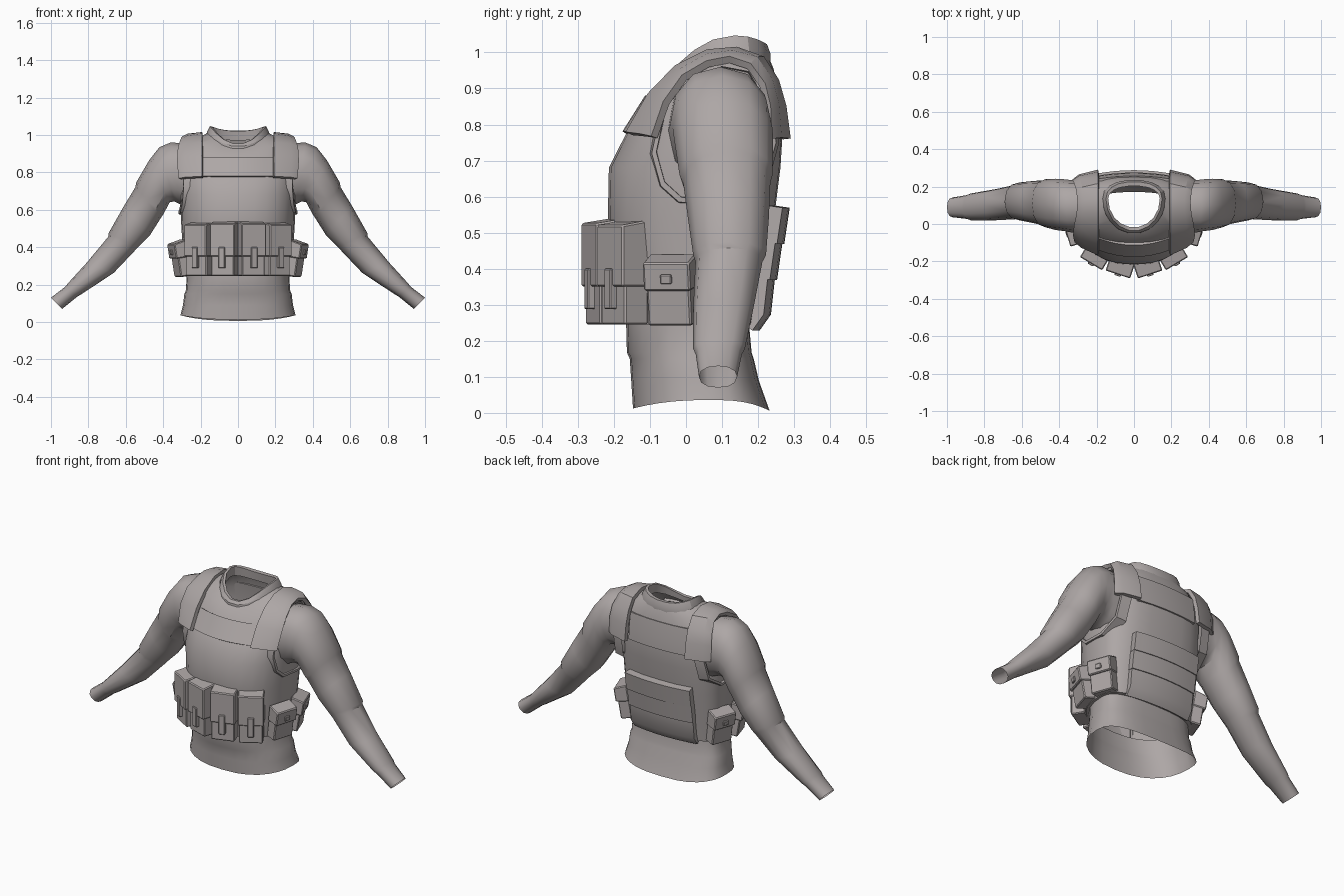
import bpy, bmesh, math
from mathutils import Vector, Matrix

old = bpy.data.objects.get("Cube")
if old:
    bpy.data.objects.remove(old, do_unlink=True)

COLOUR = (0.42, 0.385, 0.38, 1)
cloth = bpy.data.materials.new("warm_grey_cloth")
cloth.use_nodes = True
cloth.diffuse_color = COLOUR
bsdf = next(n for n in cloth.node_tree.nodes if n.type == 'BSDF_PRINCIPLED')
bsdf.inputs["Base Color"].default_value = COLOUR
bsdf.inputs["Roughness"].default_value = 0.8

SIDES = (("left", 1), ("right", -1))


def finish(name, bm, angle=32, thickness=0, bevel=0):
    bmesh.ops.recalc_face_normals(bm, faces=bm.faces)
    mesh = bpy.data.meshes.new(name)
    bm.to_mesh(mesh)
    bm.free()
    mesh.materials.append(cloth)
    ob = bpy.data.objects.new(name, mesh)
    bpy.context.collection.objects.link(ob)
    bpy.ops.object.select_all(action='DESELECT')
    ob.select_set(True)
    bpy.context.view_layer.objects.active = ob
    if thickness:
        mod = ob.modifiers.new("thickness", 'SOLIDIFY')
        mod.thickness, mod.offset = thickness, 0
        bpy.ops.object.modifier_apply(modifier=mod.name)
    if bevel:
        mod = ob.modifiers.new("bevel", 'BEVEL')
        mod.width, mod.segments = bevel, 1
        bpy.ops.object.modifier_apply(modifier=mod.name)
    bpy.ops.object.shade_smooth_by_angle(angle=math.radians(angle))


def loft(name, rings, closed=True, **kw):
    """Skin a list of equally long point rows."""
    bm = bmesh.new()
    rows = [[bm.verts.new(p) for p in ring] for ring in rings]
    n = len(rows[0])
    for a, b in zip(rows, rows[1:]):
        for i in range(n if closed else n - 1):
            j = (i + 1) % n
            bm.faces.new((a[i], a[j], b[j], b[i]))
    finish(name, bm, **kw)


def power(v, e):
    return math.copysign(abs(v) ** e, v)


def body_ring(hw, front, back, zf, zs=None, zb=None, mid=0.07, round_to=1.0, n=28):
    """Body cross-section with its own heights at front, side and back."""
    zs = zf if zs is None else zs
    zb = zf if zb is None else zb
    pts = []
    for i in range(n):
        t = 2 * math.pi * i / n
        c, s = math.cos(t), math.sin(t)
        e = (0.83 if s < 0 else 0.74) * round_to
        reach, z_end = (mid - front, zf) if s < 0 else (back - mid, zb)
        pts.append((hw * power(c, e), mid + reach * power(s, e), zs + (z_end - zs) * s * s))
    return pts


# Shirt hem below the vest, open at the bottom
loft("shirt_hem", [body_ring(*r) for r in (
    (0.308, -0.147, 0.232, 0.012, 0.036, 0.006),
    (0.294, -0.152, 0.202, 0.09),
    (0.287, -0.156, 0.188, 0.15),
    (0.279, -0.164, 0.182, 0.168),
    (0.274, -0.166, 0.175, 0.245))])

# Vest shell up to the neckline
loft("vest_body", [body_ring(*r) for r in (
    (0.274, -0.166, 0.175, 0.245),
    (0.288, -0.185, 0.2, 0.245),
    (0.296, -0.2, 0.222, 0.4),
    (0.304, -0.217, 0.243, 0.53),
    (0.31, -0.214, 0.262, 0.68),
    (0.31, -0.166, 0.268, 0.775),
    (0.303, -0.095, 0.258, 0.88),
    (0.245, -0.06, 0.243, 0.92, 0.97, 0.955),
    (0.165, -0.038, 0.228, 0.935, 1.01, 0.99, 0.12, 1.15))])

# Round neck collar
loft("shirt_collar", [body_ring(*r, 0.135, 1.18, 18) for r in (
    (0.172, -0.052, 0.236, 0.915, 0.99, 0.97),
    (0.166, -0.05, 0.236, 0.938, 1.015, 0.995),
    (0.15, -0.036, 0.226, 0.952, 1.047, 1.022),
    (0.138, -0.018, 0.203, 0.95, 1.045, 1.02),
    (0.142, -0.022, 0.208, 0.92, 0.99, 0.97))], angle=25)

# Sleeves: top x, top z, bottom x, bottom z, front y, back y
SLEEVE = (
    (0.28, 0.955, 0.26, 0.61, -0.05, 0.235),
    (0.36, 0.96, 0.31, 0.63, -0.045, 0.235),
    (0.42, 0.935, 0.34, 0.645, -0.037, 0.24),
    (0.475, 0.865, 0.365, 0.64, -0.032, 0.242),
    (0.545, 0.745, 0.4, 0.575, -0.018, 0.24),
    (0.548, 0.722, 0.412, 0.557, -0.008, 0.234),
    (0.61, 0.62, 0.47, 0.465, 0.005, 0.23),
    (0.692, 0.475, 0.535, 0.4, 0.02, 0.222),
    (0.692, 0.458, 0.553, 0.38, 0.026, 0.212),
    (0.808, 0.318, 0.665, 0.262, 0.02, 0.187),
    (0.912, 0.204, 0.835, 0.15, 0.02, 0.163),
    (0.922, 0.19, 0.86, 0.135, 0.027, 0.155),
    (1.0, 0.13, 0.94, 0.07, 0.036, 0.142))


def sleeve_ring(r, sx, n=12):
    top, low = Vector((r[0], 0, r[1])), Vector((r[2], 0, r[3]))
    mid, half = (top + low) / 2, (top - low) / 2
    out = []
    for i in range(n):
        t = 2 * math.pi * i / n
        p = mid + half * power(math.cos(t), 0.9)
        y = (r[4] + r[5]) / 2 + (r[5] - r[4]) / 2 * power(math.sin(t), 0.9)
        out.append((sx * p.x, y, p.z))
    return out


for side, sx in SIDES:
    loft(side + "_sleeve", [sleeve_ring(r, sx) for r in SLEEVE], angle=38)

# Raised vest edge around each armhole
HOLE = ((-0.02, 0.585), (-0.07, 0.63), (-0.095, 0.72), (-0.065, 0.86), (0.02, 0.95),
        (0.1, 0.975), (0.18, 0.96), (0.235, 0.87), (0.25, 0.75), (0.22, 0.64), (0.12, 0.575))


def hole_ring(sx, x, scale):
    out = []
    for y, z in HOLE:
        drop = 0.03 * max(0, (z - 0.85) / 0.13) + 0.026 * ((y - 0.08) / 0.17) ** 2
        out.append((sx * (x - drop), 0.085 + (y - 0.085) * scale, 0.775 + (z - 0.775) * scale))
    return out


for side, sx in SIDES:
    loft(side + "_armhole_edge", [hole_ring(sx, x, s) for x, s in (
        (0.26, 1.05), (0.318, 1.0), (0.32, 0.93), (0.26, 0.91))], angle=35)

# Shoulder straps between an inner and an outer edge
INNER = ((-0.158, 0.775), (-0.098, 0.88), (-0.025, 0.955), (0.06, 0.998), (0.14, 1.005),
         (0.21, 0.98), (0.248, 0.92), (0.268, 0.85), (0.28, 0.76))
OUTER = ((0.312, -0.088, 0.765), (0.32, -0.055, 0.86), (0.316, -0.005, 0.93), (0.302, 0.06, 0.968),
         (0.297, 0.12, 0.98), (0.302, 0.175, 0.962), (0.315, 0.212, 0.91), (0.322, 0.226, 0.85),
         (0.322, 0.23, 0.76))
for side, sx in SIDES:
    rows = []
    for (y, z), o in zip(INNER, OUTER):
        a, b = Vector((0.19, y, z)), Vector(o)
        m = a.lerp(b, 0.65)
        m += (m - Vector((0, 0.08, 0.7))).normalized() * (0.016 if y > 0.2 else 0.01)
        rows.append([(sx * p.x, p.y, p.z) for p in (a, m, b)])
    loft(side + "_shoulder_strap", rows, closed=False, thickness=0.022, angle=28)


def slab(name, path, hw, bow, thickness):
    """Curved panel that follows a (y, z) path across the body."""
    cols = [i / 4 for i in range(-4, 5)]
    loft(name, [[(hw * c, y + bow * c * c, z) for c in cols] for y, z in path],
         closed=False, thickness=thickness)


# Chest panel and upper back panel
slab("chest_panel", ((-0.167, 0.775), (-0.104, 0.875)), 0.187, 0.036, 0.022)
slab("upper_back_panel", ((0.268, 0.765), (0.264, 0.83), (0.25, 0.915)), 0.187, -0.015, 0.014)

# Stepped lower back plate
slab("back_plate_top", ((0.268, 0.572), (0.253, 0.472)), 0.205, -0.02, 0.04)
slab("back_plate_middle", ((0.248, 0.476), (0.233, 0.372)), 0.203, -0.02, 0.04)
slab("back_plate_bottom", ((0.227, 0.376), (0.217, 0.28), (0.188, 0.24)), 0.2, -0.02, 0.04)


def block(name, frame, x, y, z, slope=0, bevel=0.005):
    """Box between the given ranges; slope lowers the front top edge."""
    bm = bmesh.new()
    bmesh.ops.create_cube(bm, size=1)
    for v in bm.verts:
        drop = slope if v.co.z > 0 and v.co.y < 0 else 0
        v.co = Vector([r[0] if c < 0 else r[1] for c, r in zip(v.co, (x, y, z))])
        v.co.z -= drop
    bm.transform(frame)
    finish(name, bm, angle=25, bevel=bevel)


def pouch(name, x, y, turn, w, d, top, flap_z, tab_w, tab_z, lean=0):
    pivot = Matrix.Translation((0, 0, flap_z))
    frame = (Matrix.Translation((x, y, 0)) @ Matrix.Rotation(math.radians(turn), 4, 'Z')
             @ pivot @ Matrix.Rotation(math.radians(lean), 4, 'X') @ pivot.inverted())
    h, f, back = w / 2, -d / 2, d * 0.33
    block(name + "_body", frame, (-h + .005, h - .005), (f + .012, back), (0.245, top - 0.02))
    block(name + "_flap", frame, (-h, h), (f, back), (flap_z, top), slope=0.014)
    block(name + "_tab", frame, (-tab_w, tab_w), (f - .008, f + .02), tab_z, bevel=0.003)


# Magazine pouches on the front, two utility pouches on each flank
for side, sx in SIDES:
    for part, x, y, turn, top in (("inner", 0.07, -0.22, 18, 0.54),
                                  ("outer", 0.203, -0.167, 31, 0.535)):
        pouch(f"{side}_{part}_magazine_pouch", sx * x, y, sx * turn, 0.138, 0.105, top, 0.35,
              0.017, (0.288, 0.4))
    for part, x, y, turn in (("front", 0.306, -0.04, 73), ("rear", 0.3, 0.115, 110)):
        pouch(f"{side}_{part}_flank_pouch", sx * x, y, sx * turn, 0.135, 0.09, 0.438, 0.345,
              0.016, (0.365, 0.392), 9)
